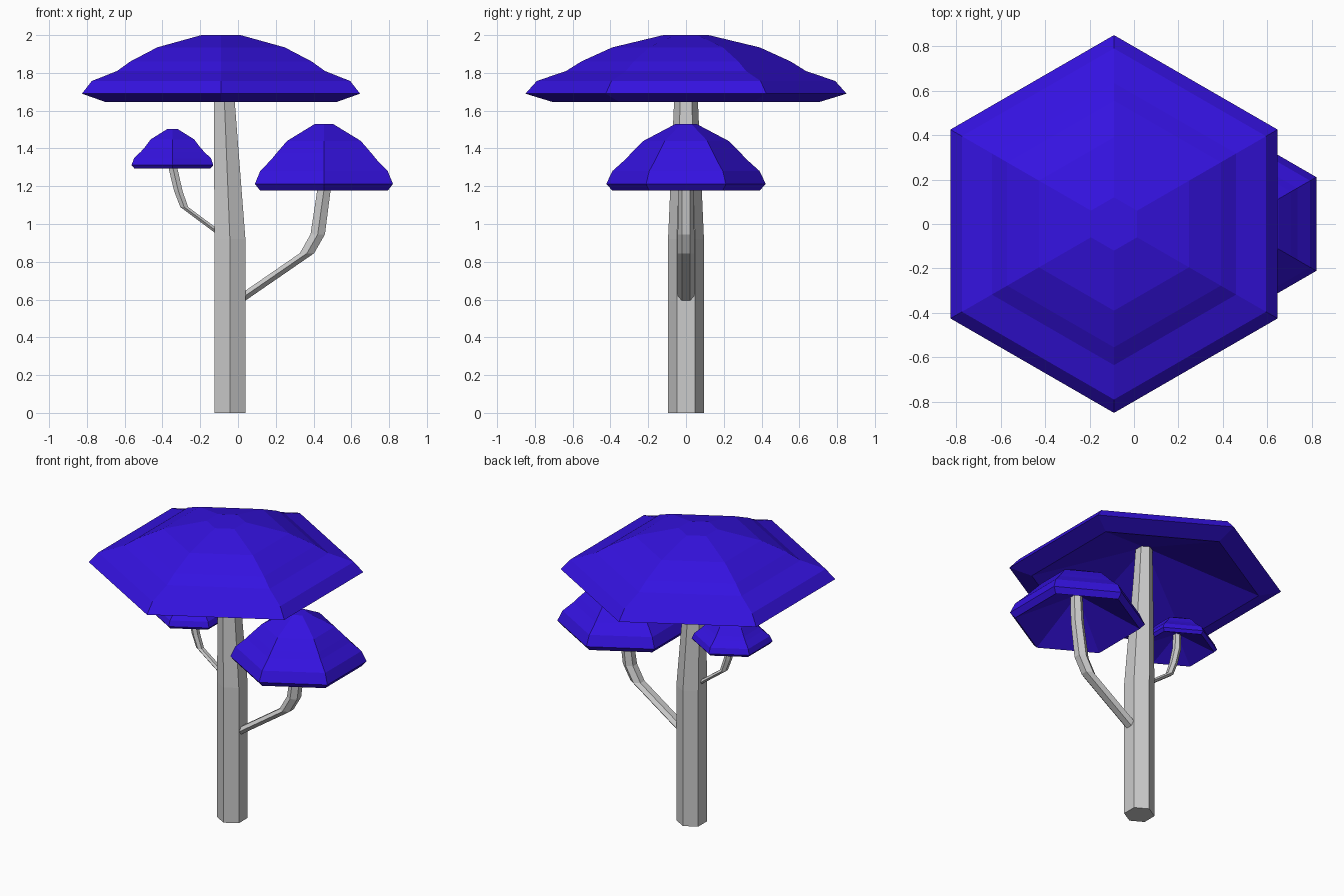
import bpy, bmesh, math

if "Cube" in bpy.data.objects:
    bpy.data.objects.remove(bpy.data.objects["Cube"])

blue = bpy.data.materials.new("cap_blue")
blue.diffuse_color = (0.035, 0.006, 0.75, 1)
blue.use_nodes = True
blue.node_tree.nodes["Principled BSDF"].inputs["Base Color"].default_value = blue.diffuse_color


def loft(name, rings, apex=None, mat=None):
    """Stack horizontal six-sided rings (x, z, radius); corners point along y.
    The last end is closed flat, the first end flat or as a hollow cone to apex z."""
    bm = bmesh.new()
    loops = []
    for x, z, r in rings:
        loops.append([bm.verts.new((x + r * math.cos(a), r * math.sin(a), z))
                      for a in (math.pi / 6 + i * math.pi / 3 for i in range(6))])
    for a, b in zip(loops, loops[1:]):
        for i in range(6):
            j = (i + 1) % 6
            bm.faces.new((a[i], a[j], b[j], b[i]))
    bm.faces.new(loops[-1])
    first = loops[0]
    if apex is None:
        bm.faces.new(first[::-1])
    else:
        tip = bm.verts.new((rings[0][0], 0, apex))
        for i in range(6):
            bm.faces.new((first[(i + 1) % 6], first[i], tip))
    bmesh.ops.recalc_face_normals(bm, faces=bm.faces)
    mesh = bpy.data.meshes.new(name)
    bm.to_mesh(mesh)
    bm.free()
    obj = bpy.data.objects.new(name, mesh)
    bpy.context.collection.objects.link(obj)
    if mat:
        mesh.materials.append(mat)
    return obj


def cap(name, x, profile, apex):
    """Hollow mushroom cap from a (radius, z) profile, rim to crown."""
    return loft(name, [(x, z, r) for r, z in profile], apex, blue)


# Trunk: straight below, tapering and leaning above
loft("trunk", [(-0.043, 0, 0.095), (-0.043, 0.92, 0.095),
               (-0.072, 1.65, 0.063), (-0.082, 1.93, 0.052)])

# Side branches with bent elbows
loft("right_branch", [(-0.02, 0.58, 0.044), (0.365, 0.845, 0.044),
                      (0.422, 0.945, 0.044), (0.455, 1.18, 0.041),
                      (0.465, 1.39, 0.038)])
loft("left_branch", [(-0.09, 0.945, 0.024), (-0.285, 1.09, 0.024),
                     (-0.316, 1.175, 0.026), (-0.343, 1.29, 0.027),
                     (-0.347, 1.41, 0.025)])

# Caps
cap("main_cap", -0.09, [(0.71, 1.647), (0.85, 1.69), (0.79, 1.757), (0.635, 1.81),
                        (0.555, 1.86), (0.39, 1.935), (0.12, 2.0)], 1.92)
cap("right_cap", 0.455, [(0.39, 1.177), (0.422, 1.212), (0.39, 1.28), (0.323, 1.34),
                         (0.29, 1.375), (0.225, 1.44), (0.055, 1.53)], 1.38)
cap("left_cap", -0.347, [(0.232, 1.293), (0.25, 1.312), (0.235, 1.348), (0.193, 1.383),
                         (0.17, 1.405), (0.133, 1.448), (0.033, 1.502)], 1.40)
